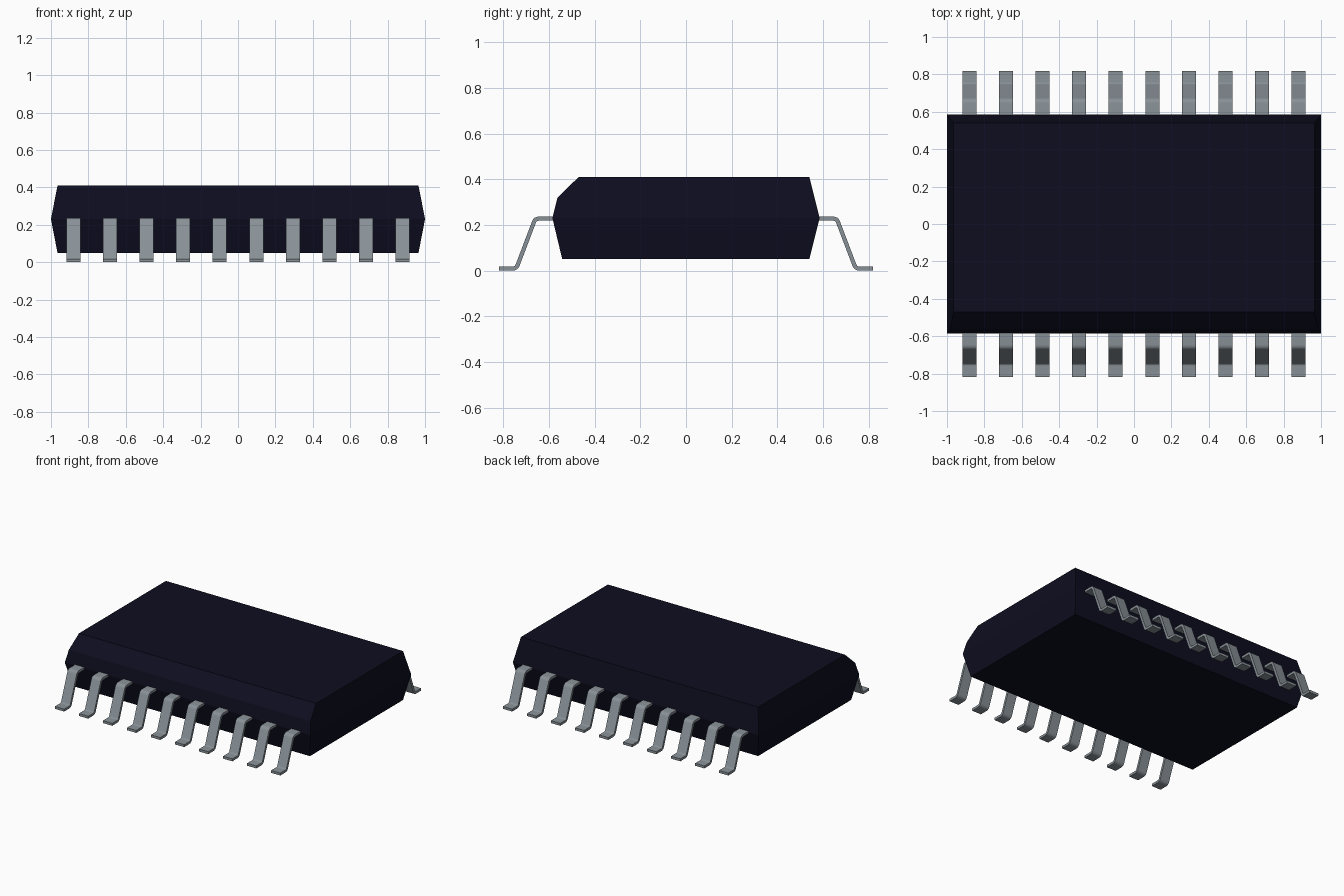
import bpy, bmesh
from mathutils import Vector

if "Cube" in bpy.data.objects:
    bpy.data.objects.remove(bpy.data.objects["Cube"])


def material(name, rgb):
    m = bpy.data.materials.new(name)
    m.diffuse_color = (*rgb, 1)
    m.use_nodes = True
    m.node_tree.nodes["Principled BSDF"].inputs["Base Color"].default_value = m.diffuse_color
    return m


def add_object(name, bm, mat):
    bmesh.ops.recalc_face_normals(bm, faces=bm.faces)
    me = bpy.data.meshes.new(name)
    bm.to_mesh(me)
    bm.free()
    ob = bpy.data.objects.new(name, me)
    bpy.context.collection.objects.link(ob)
    me.materials.append(mat)
    return ob


def loft(bm, rings):
    """Join closed rings of points with quads and cap both ends."""
    vs = [[bm.verts.new(p) for p in r] for r in rings]
    n = len(vs[0])
    for a, b in zip(vs, vs[1:]):
        for i in range(n):
            j = (i + 1) % n
            bm.faces.new((a[i], a[j], b[j], b[i]))
    bm.faces.new(vs[0])
    bm.faces.new(vs[-1])


def fillet(path, reach, steps):
    """Round the inner corners of a 2D path."""
    out = [path[0]]
    for a, c, b in zip(path, path[1:], path[2:]):
        p = c + (a - c).normalized() * reach
        q = c + (b - c).normalized() * reach
        for i in range(steps + 1):
            t = i / steps
            out.append(p * (1 - t) ** 2 + c * 2 * t * (1 - t) + q * t * t)
    return out + [path[-1]]


black = material("dark navy plastic", (0.004, 0.004, 0.014))
grey = material("grey metal", (0.25, 0.285, 0.31))

# Package body: tapered block with a bevel along the top front edge
bm = bmesh.new()
levels = [  # z, half length, front y, back y
    (0.05, 0.965, -0.542, 0.54),
    (0.23, 1.0, -0.585, 0.585),
    (0.32, 0.9825, -0.5625, 0.5625),
    (0.41, 0.965, -0.47, 0.54)]
loft(bm, [[(-x, f, z), (x, f, z), (x, b, z), (-x, b, z)]
          for z, x, f, b in levels])
add_object("package_body", bm, black)

# Gull-wing lead: bent strip, repeated along x and mirrored to the back
COUNT, PITCH, WIDTH, THICK = 10, 0.1955, 0.075, 0.018
line = fillet([Vector(p) for p in
               ((-0.55, 0.231), (-0.66, 0.231), (-0.743, 0.0125), (-0.818, 0.0125))],
              0.016, 4)
x0 = -PITCH * (COUNT - 1) / 2
rings = []
for i, p in enumerate(line):
    d_in = (p - line[max(i - 1, 0)]).normalized()
    d_out = (line[min(i + 1, len(line) - 1)] - p).normalized()
    d = (d_in + d_out).normalized()
    off = Vector((-d.y, d.x)) * THICK / 2 / max(d.dot(d_in or d_out) if i else 1, 0.5)
    if i == len(line) - 1:
        off = off.normalized() * THICK / 2
    a, b = p + off, p - off
    l, r = x0 - WIDTH / 2, x0 + WIDTH / 2
    rings.append([(l, a.x, a.y), (r, a.x, a.y), (r, b.x, b.y), (l, b.x, b.y)])
bm = bmesh.new()
loft(bm, rings)
lowest = min(v.co.z for v in bm.verts)
bmesh.ops.translate(bm, verts=bm.verts, vec=(0, 0, -lowest))
leads = add_object("leads", bm, grey)
array = leads.modifiers.new("row", "ARRAY")
array.count = COUNT
array.use_relative_offset = False
array.use_constant_offset = True
array.constant_offset_displace = (PITCH, 0, 0)
mirror = leads.modifiers.new("both_sides", "MIRROR")
mirror.use_axis = (False, True, False)

# Soften the bends, keep strip edges sharp
bpy.context.view_layer.objects.active = leads
leads.select_set(True)
bpy.ops.object.shade_smooth_by_angle()
